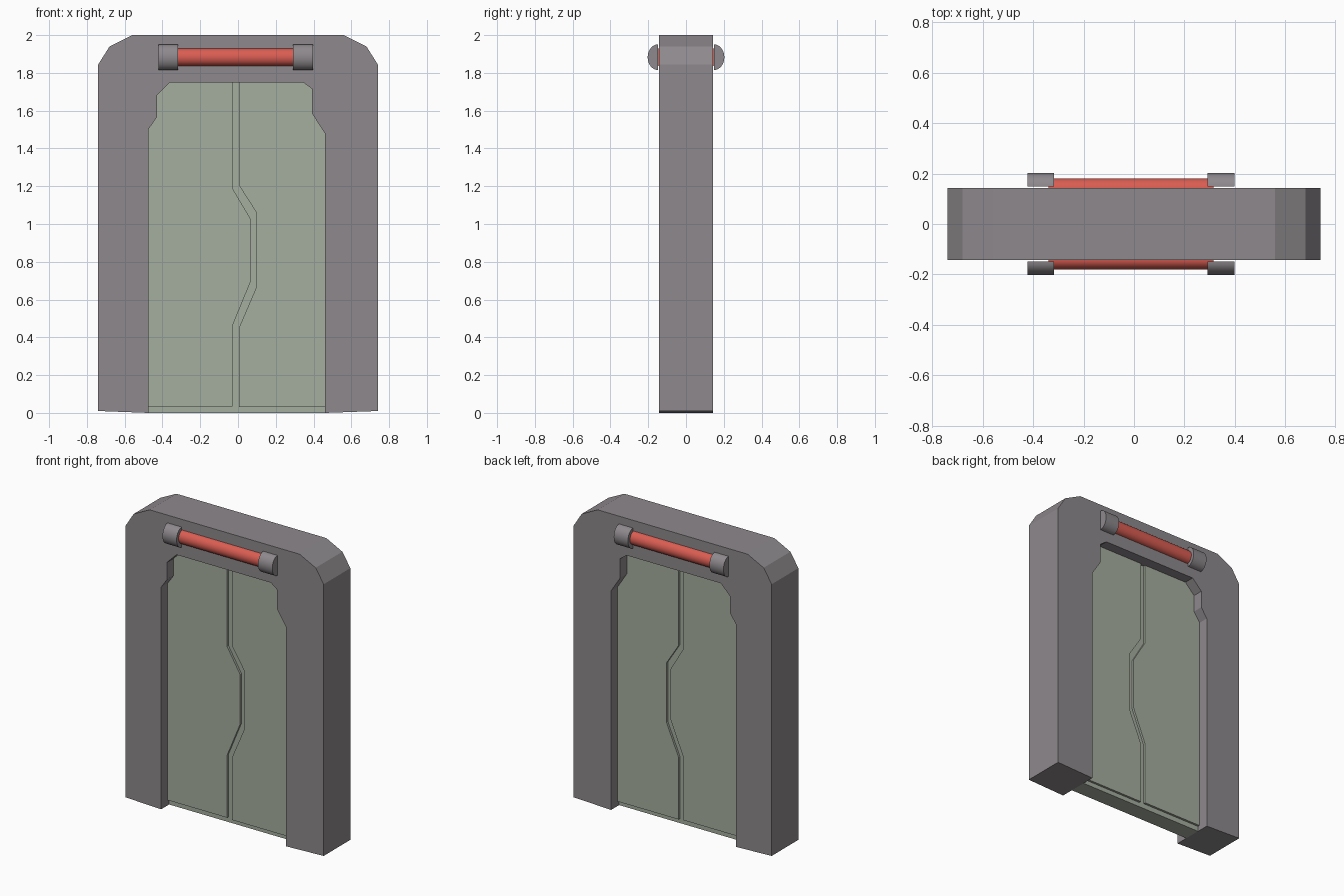
import bpy, bmesh, math

if "Cube" in bpy.data.objects:
    bpy.data.objects.remove(bpy.data.objects["Cube"])


def material(name, rgb):
    m = bpy.data.materials.new(name)
    m.diffuse_color = (*rgb, 1)
    m.use_nodes = True
    m.node_tree.nodes["Principled BSDF"].inputs["Base Color"].default_value = m.diffuse_color
    return m


FRAME = material("frame_grey", (0.27, 0.25, 0.265))
DOOR = material("door_green", (0.376, 0.417, 0.347))
RED = material("light_red", (0.7, 0.11, 0.085))


def extrude(name, pts, along, a, b, mat):
    """Closed solid from a profile: along 'y' pts are (x, z), along 'x' pts are (y, z)."""
    bm = bmesh.new()
    place = (lambda p, t: (p[0], t, p[1])) if along == 'y' else (lambda p, t: (t, p[0], p[1]))
    face = bm.faces.new([bm.verts.new(place(p, a)) for p in pts])
    res = bmesh.ops.extrude_face_region(bm, geom=[face], use_keep_orig=True)
    verts = [g for g in res["geom"] if isinstance(g, bmesh.types.BMVert)]
    bmesh.ops.translate(bm, verts=verts, vec=(0, b - a, 0) if along == 'y' else (b - a, 0, 0))
    bmesh.ops.recalc_face_normals(bm, faces=bm.faces)
    me = bpy.data.meshes.new(name)
    bm.to_mesh(me)
    bm.free()
    me.materials.append(mat)
    ob = bpy.data.objects.new(name, me)
    bpy.context.collection.objects.link(ob)
    return ob


# Slightly asymmetric doorway edges, listed bottom to top
left_edge = [(-0.475, 1.5), (-0.43, 1.565), (-0.43, 1.68), (-0.36, 1.75)]
right_edge = [(0.46, 1.48), (0.392, 1.585), (0.392, 1.715), (0.345, 1.75)]

# Door frame with chamfered top corners
outer = [(0.74, 0.01), (0.74, 1.845), (0.68, 1.94), (0.56, 2.0)]
outer += [(-x, z) for x, z in reversed(outer)]
opening = [(-0.475, 0.0)] + left_edge + right_edge[::-1] + [(0.46, 0.0)]
extrude("door_frame", outer + opening, 'y', -0.1425, 0.1425, FRAME)

# Recessed core visible in the seam and as the sill
extrude("door_core", opening, 'y', -0.057, 0.057, DOOR)

# Door leaves with interlocking zigzag seam, listed top to bottom
left_seam = [(-0.03, 1.75), (-0.03, 1.19), (0.065, 1.03), (0.065, 0.69), (-0.03, 0.46), (-0.03, 0.035)]
right_seam = [(0.005, 1.75), (0.005, 1.205), (0.095, 1.065), (0.095, 0.66), (0.005, 0.45), (0.005, 0.03)]
extrude("left_door_leaf", [(-0.475, 0.035)] + left_edge + left_seam, 'y', -0.072, 0.072, DOOR)
extrude("right_door_leaf", [(0.46, 0.03)] + right_edge + right_seam, 'y', -0.072, 0.072, DOOR)


def half_round(side, y0, depth, radius, n=16):
    return [(side * (y0 + depth * math.sin(math.pi * i / n)),
             1.883 - radius * math.cos(math.pi * i / n)) for i in range(n + 1)]


# Half-round warning light with end caps, front and back
for side, label in ((-1, "front"), (1, "back")):
    parts = [extrude(label + "_light_tube", half_round(side, 0.139, 0.042, 0.046), 'x', -0.34, 0.315, RED)]
    for end, a, b in (("left", -0.422, -0.317), ("right", 0.292, 0.398)):
        parts.append(extrude(f"{label}_{end}_light_cap", half_round(side, 0.148, 0.055, 0.068),
                             'x', a, b, FRAME))
    for ob in parts:
        bpy.ops.object.select_all(action='DESELECT')
        ob.select_set(True)
        bpy.context.view_layer.objects.active = ob
        bpy.ops.object.shade_smooth_by_angle(angle=math.radians(30))
